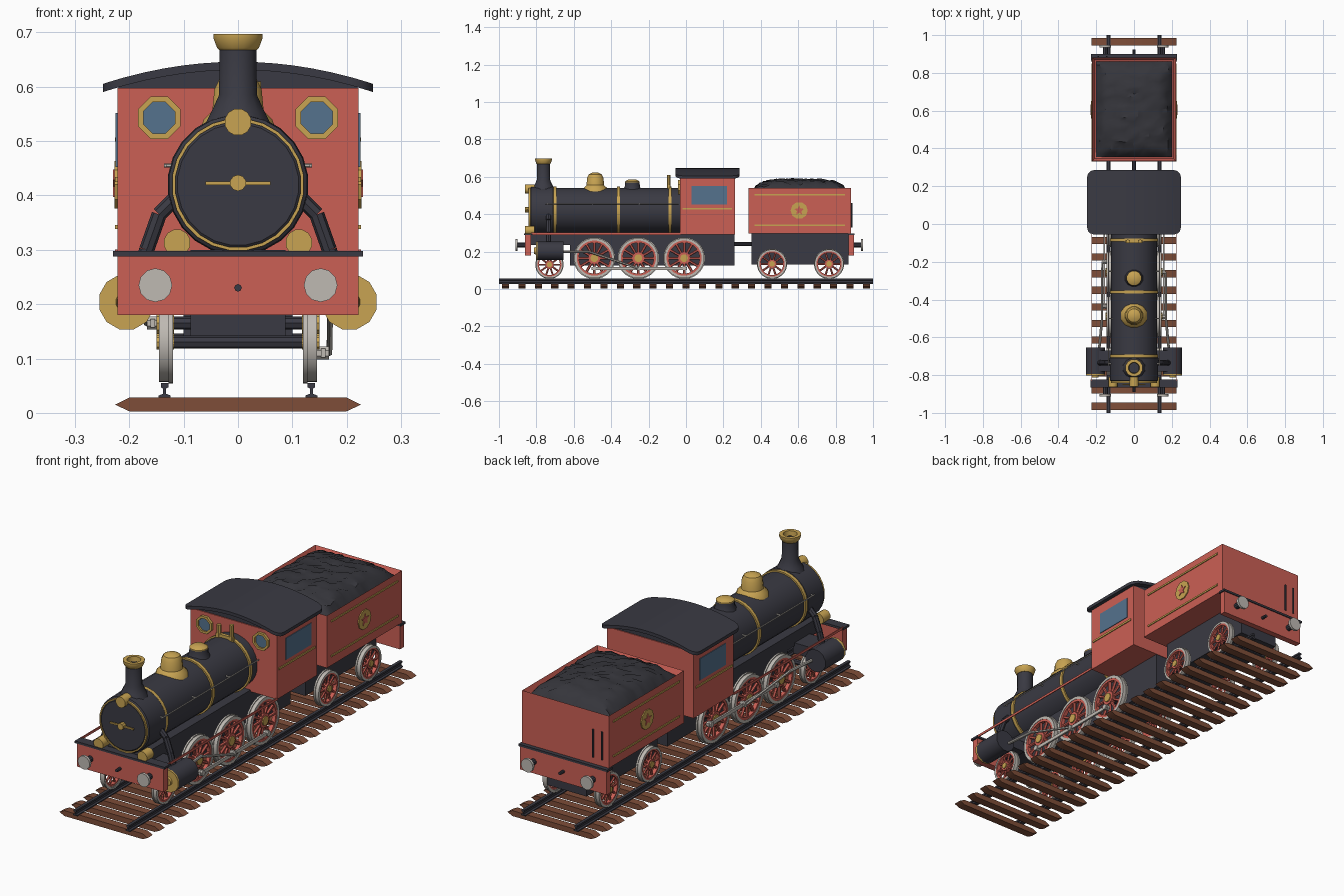
import bpy, bmesh, math, random
from mathutils import Vector, Matrix, Euler

if "Cube" in bpy.data.objects:
    bpy.data.objects.remove(bpy.data.objects["Cube"])

random.seed(4)


def material(name, r, g, b):
    m = bpy.data.materials.new(name)
    m.diffuse_color = (r, g, b, 1)
    m.use_nodes = True
    m.node_tree.nodes["Principled BSDF"].inputs["Base Color"].default_value = m.diffuse_color
    return m


RED = material("red_paint", 0.60, 0.115, 0.09)
BLACK = material("black_metal", 0.042, 0.042, 0.056)
GOLD = material("brass", 0.58, 0.37, 0.085)
SILVER = material("steel", 0.52, 0.49, 0.45)
BROWN = material("timber", 0.21, 0.075, 0.04)
BLUE = material("window_glass", 0.09, 0.17, 0.27)
COAL = material("coal", 0.036, 0.036, 0.044)
TURN = {'X': Euler((0, math.pi / 2, 0)), 'Y': Euler((-math.pi / 2, 0, 0)), 'Z': Euler((0, 0, 0))}


def finish(name, bm, mat):
    bmesh.ops.remove_doubles(bm, verts=bm.verts, dist=1e-5)
    bmesh.ops.recalc_face_normals(bm, faces=bm.faces)
    me = bpy.data.meshes.new(name)
    bm.to_mesh(me)
    bm.free()
    me.materials.append(mat)
    ob = bpy.data.objects.new(name, me)
    bpy.context.collection.objects.link(ob)
    return ob


def box(name, x0, x1, y0, y1, z0, z1, mat):
    bm = bmesh.new()
    bmesh.ops.create_cube(bm, size=1, matrix=Matrix.Translation(((x0 + x1) / 2, (y0 + y1) / 2, (z0 + z1) / 2))
                          @ Matrix.Diagonal((x1 - x0, y1 - y0, z1 - z0, 1)))
    return finish(name, bm, mat)


def lathe(name, profile, loc, axis, n, mat, closed=False):
    """Spin (radius, height) points about an axis."""
    bm = bmesh.new()
    m = Matrix.Translation(loc) @ TURN[axis].to_matrix().to_4x4()
    rings = []
    for i in range(n):
        a = 2 * math.pi * (i + 0.5) / n
        rings.append([bm.verts.new(m @ Vector((r * math.cos(a), r * math.sin(a), h))) for r, h in profile])
    k = len(profile)
    for i in range(n):
        p, q = rings[i], rings[(i + 1) % n]
        for j in range(k if closed else k - 1):
            bm.faces.new((p[j], q[j], q[(j + 1) % k], p[(j + 1) % k]))
    return finish(name, bm, mat)


def disc(name, r, a, b, loc, axis, n, mat):
    return lathe(name, [(0, a), (r, a), (r, b), (0, b)], loc, axis, n, mat)


def prism(name, pts, axis, a, b, mat):
    """Extrude a polygon along an axis; pts are the other two coordinates in order."""
    put = {'X': lambda u, v, t: (t, u, v), 'Y': lambda u, v, t: (u, t, v), 'Z': lambda u, v, t: (u, v, t)}[axis]
    bm = bmesh.new()
    f = bm.faces.new([bm.verts.new(put(u, v, a)) for u, v in pts])
    new = bmesh.ops.extrude_face_region(bm, geom=[f])["geom"]
    d = Vector(put(0, 0, b - a))
    bmesh.ops.translate(bm, vec=d, verts=[g for g in new if isinstance(g, bmesh.types.BMVert)])
    return finish(name, bm, mat)


def rod(name, p, q, r, mat, n=8):
    p, q = Vector(p), Vector(q)
    bm = bmesh.new()
    bmesh.ops.create_cone(bm, cap_ends=True, segments=n, radius1=r, radius2=r, depth=(q - p).length,
                          matrix=Matrix.Translation((p + q) / 2) @ (q - p).to_track_quat('Z', 'Y').to_matrix().to_4x4())
    return finish(name, bm, mat)


def wheel(name, s, y, z, r, spokes):
    c = (s * 0.134, y, z)
    lathe(name + "_tyre", [(r * .84, -.011), (r * .96, -.011), (r * .96, .011), (r * .84, .011)], c, 'X', 24, SILVER, True)
    lathe(name + "_flange", [(r * .9, -.004), (r, -.004), (r, .004), (r * .9, .004)],
          (s * 0.124, y, z), 'X', 24, SILVER, True)
    lathe(name + "_rim", [(r * .74, -.009), (r * .85, -.009), (r * .85, .009), (r * .74, .009)], c, 'X', 24, RED, True)
    for i in range(spokes):
        a = 2 * math.pi * i / spokes
        rod(name + "_spoke", c, (c[0], y + r * .78 * math.cos(a), z + r * .78 * math.sin(a)), r * .065, RED, 6)
    disc(name + "_boss", r * .3, -.011, .011, c, 'X', 12, RED)
    disc(name + "_hub", r * .19, -.016, .016, c, 'X', 10, GOLD)


# Track
for i in range(23):
    y = -0.965 + i * 1.93 / 22
    prism("sleeper", [(-.226, .015), (-.2, .003), (.2, .003), (.226, .015), (.2, .028), (-.2, .028)],
          'Y', y - .019, y + .019, BROWN)
for s in (-1, 1):
    prism("rail", [(s * .135 + u, v) for u, v in ((-.011, .028), (.011, .028), (.011, .032), (.003, .035), (.003, .045),
          (.007, .047), (.007, .055), (-.007, .055), (-.007, .047), (-.003, .045), (-.003, .035), (-.011, .032))],
          'Y', -1, 1, BLACK)

# Frames
box("upper_frame", -.087, .087, -.83, .26, .235, .30, BLACK)
box("lower_frame", -.087, .087, -.62, .26, .125, .24, BLACK)
box("tender_frame", -.1, .1, .35, .87, .13, .30, BLACK)
rod("drawbar", (0, .25, .24), (0, .36, .24), .01, BLACK)

# Wheels, axles and rods
for y, z, r, n in ((-.49, .165, .112, 12), (-.255, .165, .112, 12), (-.01, .165, .112, 12),
                   (-.73, .13, .076, 10), (.46, .134, .081, 10), (.765, .134, .081, 10)):
    rod("axle", (-.13, y, z), (.13, y, z), .012, BLACK)
    for s in (-1, 1):
        wheel("wheel", s, y, z, r, n)
for s, dy, z in ((1, 0, .11), (-1, .055, .165)):
    x = s * .157
    box("coupling_rod", x - .004, x + .004, -.505 + dy, .005 + dy, z - .008, z + .008, SILVER)
    for y in (-.49, -.255, -.01):
        disc("crank_pin", .013, -.012, .012, (s * .155, y + dy, z), 'X', 8, SILVER)
    rod("main_rod", (s * .17, -.52, .2), (s * .168, -.255 + dy, z), .006, SILVER, 6)
    rod("piston_rod", (s * .185, -.67, .2), (s * .17, -.51, .2), .007, SILVER)

# Boiler and smokebox
ZB = .42
disc("boiler", .122, -.72, -.02, (0, 0, ZB), 'Y', 24, BLACK)
lathe("smokebox", [(0, -.84), (.112, -.84), (.128, -.828), (.13, -.71), (.122, -.70), (0, -.70)], (0, 0, ZB), 'Y', 24, BLACK)
lathe("smokebox_door_ring", [(.116, -.842), (.122, -.842), (.122, -.825), (.116, -.825)], (0, 0, ZB), 'Y', 24, GOLD, True)
for y in (-.70, -.36, -.085):
    lathe("boiler_band", [(.12, y - .008), (.129, y - .008), (.129, y + .008), (.12, y + .008)], (0, 0, ZB), 'Y', 24, GOLD, True)
disc("door_knob", .015, -.862, -.83, (0, 0, .423), 'Y', 10, GOLD)
box("door_handle", -.06, .06, -.853, -.846, .419, .426, GOLD)
disc("top_lamp", .025, -.86, -.81, (0, 0, .535), 'Y', 12, GOLD)

# Chimney, domes and whistle
lathe("chimney", [(.066, .525), (.05, .555), (.036, .585), (.035, .675), (.026, .675), (.026, .58), (0, .58)],
      (0, -.762, 0), 'Z', 12, BLACK)
lathe("chimney_cap", [(.036, .668), (.04, .672), (.047, .69), (.047, .697), (.03, .697), (.027, .668)],
      (0, -.762, 0), 'Z', 12, GOLD, True)
lathe("brass_dome", [(.072, .522), (.065, .54), (.049, .555), (.045, .595), (.036, .613), (.018, .622), (0, .623)],
      (0, -.485, 0), 'Z', 12, GOLD)
lathe("sand_dome", [(.05, .53), (.042, .548), (.04, .57), (.03, .573), (0, .573)], (0, -.287, 0), 'Z', 12, BLACK)
lathe("sand_dome_lid", [(.04, .567), (.04, .575), (.025, .584), (0, .586)], (0, -.287, 0), 'Z', 12, GOLD)
box("whistle_base", -.045, .045, -.1, -.085, .535, .555, GOLD)
for x, h in ((-.033, .595), (.033, .61)):
    disc("whistle", .01, .54, h, (x, -.092, 0), 'Z', 8, GOLD)

# Front beam, footplate edges, cylinders and pipes
box("front_beam", -.222, .222, -.862, -.828, .18, .288, RED)
box("front_beam_cap", -.23, .23, -.866, -.822, .288, .298, BLACK)
box("rear_beam", -.222, .222, .868, .897, .18, .288, RED)
box("rear_beam_cap", -.228, .228, .865, .901, .288, .298, BLACK)
rod("front_hook", (0, -.89, .23), (0, -.85, .23), .007, BLACK)
rod("rear_hook", (0, .88, .23), (0, .925, .23), .007, BLACK)
for s in (-1, 1):
    for d, y in ((-1, -.86), (1, .895)):
        rod("buffer_stem", (s * .152, y, .235), (s * .152, y + d * .045, .235), .014, BLACK, 10)
        rod("buffer_head", (s * .152, y + d * .04, .235), (s * .152, y + d * .052, .235), .031, SILVER, 12)
    box("footplate_edge", s * .224 - .002, s * .224 + .002, -.83, -.03, .29, .301, RED)
    disc("beam_lamp", .025, -.862, -.81, (s * .112, 0, .313), 'Y', 12, GOLD)
    disc("cylinder", .052, -.795, -.655, (s * .205, 0, .204), 'Y', 12, BLACK)
    lathe("cylinder_cover", [(0, -.812), (.018, -.812), (.02, -.803), (.052, -.803), (.052, -.79), (0, -.79)],
          (s * .205, 0, .204), 'Y', 12, GOLD)
    box("cylinder_saddle", min(s * .08, s * .2), max(s * .08, s * .2), -.78, -.67, .2, .25, BLACK)
    path = [(.105, .405), (.145, .365), (.168, .30), (.185, .235)]
    for (x0, z0), (x1, z1) in zip(path, path[1:]):
        rod("steam_pipe", (s * x0, -.735, z0), (s * x1, -.735, z1), .014, BLACK)
    rod("boiler_handrail", (s * .134, -.75, .455), (s * .134, -.04, .455), .003, SILVER, 6)
    for y in (-.74, -.5, -.25):
        rod("handrail_post", (s * .115, y, .455), (s * .136, y, .455), .004, SILVER, 6)


# Cab
def arch(x):
    return .638 - .66 * x * x


box("cab", -.222, .222, -.032, .262, .292, .598, RED)
xs = [-.22 + .44 * i / 10 for i in range(11)]
prism("roof_filler", [(-.22, .597), (.22, .597)] + [(x, arch(x)) for x in reversed(xs)], 'Y', -.028, .258, BLACK)
outline = []
for cx, cy, a0 in ((.213, .25, 0), (-.213, .25, 90), (-.213, -.02, 180), (.213, -.02, 270)):
    outline += [(cx + .035 * math.cos(math.radians(a0 + t)), cy + .035 * math.sin(math.radians(a0 + t)))
                for t in (0, 30, 60, 90)]
roof = prism("cab_roof", outline, 'Z', -.007, .008, BLACK)
bm = bmesh.new()
bm.from_mesh(roof.data)
for i in range(-6, 7):
    bmesh.ops.bisect_plane(bm, geom=bm.verts[:] + bm.edges[:] + bm.faces[:], plane_co=(i * .034, 0, 0), plane_no=(1, 0, 0))
for v in bm.verts:
    v.co.z += arch(v.co.x)
bm.to_mesh(roof.data)
bm.free()
for s in (-1, 1):
    x = s * .222
    box("side_window", x - .003, x + .003, .03, .218, .452, .552, BLUE)
    box("cab_stripe", x - .004, x + .004, -.02, .245, .425, .434, GOLD)
    lathe("front_window_ring", [(.031, -.044), (.042, -.044), (.042, -.03), (.031, -.03)], (s * .145, 0, .543), 'Y', 8, GOLD, True)
    disc("front_window", .034, -.036, -.03, (s * .145, 0, .543), 'Y', 8, BLUE)

# Tender with recessed top
tender = box("tender_body", -.222, .222, .333, .882, .298, .54, RED)
bm = bmesh.new()
bm.from_mesh(tender.data)
top = max(bm.faces, key=lambda f: f.calc_center_median().z)
bmesh.ops.inset_region(bm, faces=[top], thickness=.02)
bmesh.ops.translate(bm, verts=top.verts, vec=(0, 0, -.03))
bm.to_mesh(tender.data)
bm.free()
for s in (-1, 1):
    x = s * .222
    for z in (.342, .503):
        box("tender_stripe", x - .004, x + .004, .365, .85, z - .004, z + .004, GOLD)
    disc("tender_roundel", .046, -.005, .005, (x, .605, .42), 'X', 10, GOLD)
    star = [(.605 + r * math.sin(math.pi * i / 5), .42 + r * math.cos(math.pi * i / 5))
            for i in range(10) for r in [(.028, .012)[i % 2]]]
    prism("roundel_star", star, 'X', x, x + s * .008, RED)
for x in (-.19, -.145):
    rod("rear_grab_rail", (x, .887, .33), (x, .887, .46), .004, BLACK, 6)

# Coal heap
bm = bmesh.new()
bmesh.ops.create_grid(bm, x_segments=16, y_segments=24, size=1)
for v in bm.verts:
    u, w = v.co.x, v.co.y
    edge = (1 - u ** 4) * (1 - w ** 4)
    jit = 0 if edge < 1e-4 else 1
    v.co = (u * .202 + jit * random.uniform(-.006, .006), .6075 + w * .254 + jit * random.uniform(-.005, .005),
            .518 + .068 * edge ** .6 + jit * random.uniform(-.007, .007))
finish("coal_heap", bm, COAL)

# Smooth the round parts, keep edges sharp
bpy.ops.object.select_all(action='SELECT')
bpy.context.view_layer.objects.active = bpy.context.selected_objects[0]
bpy.ops.object.shade_smooth_by_angle(angle=math.radians(35))
